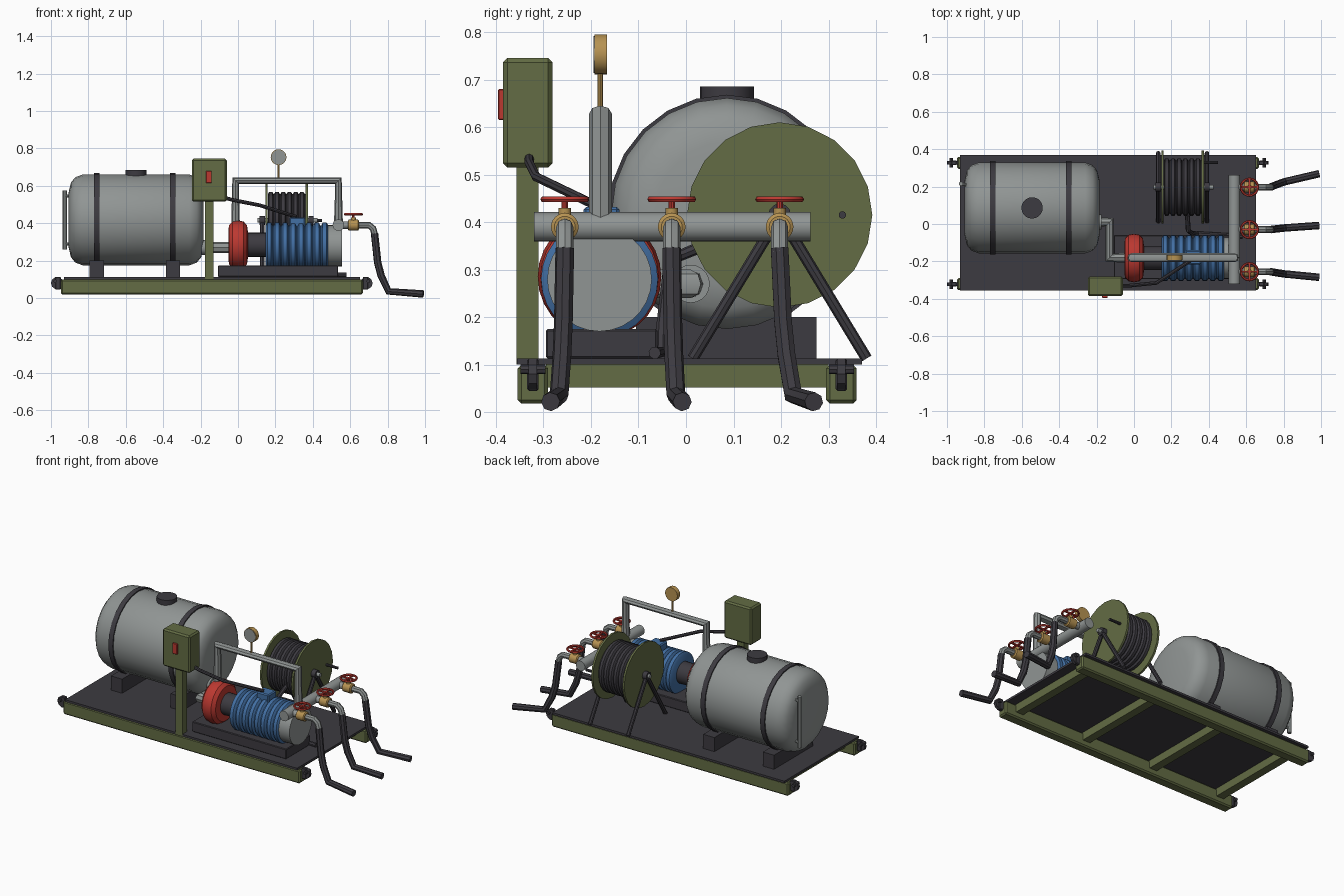
import bpy, bmesh, math
from mathutils import Vector, Matrix

cube = bpy.data.objects.get("Cube")
if cube:
    bpy.data.objects.remove(cube, do_unlink=True)


def material(name, rgb):
    m = bpy.data.materials.new(name)
    m.use_nodes = True
    m.diffuse_color = (*rgb, 1)
    m.node_tree.nodes["Principled BSDF"].inputs["Base Color"].default_value = (*rgb, 1)
    return m


OLIVE = material("olive paint", (0.125, 0.15, 0.058))
GREY = material("grey steel", (0.28, 0.30, 0.295))
DARK = material("dark rubber", (0.046, 0.043, 0.052))
RED = material("red paint", (0.50, 0.04, 0.03))
BLUE = material("blue paint", (0.055, 0.16, 0.37))
BRASS = material("brass", (0.47, 0.29, 0.085))


def finish(ob, mat, smooth=True):
    ob.data.materials.clear()
    ob.data.materials.append(mat)
    bpy.ops.object.select_all(action="DESELECT")
    ob.select_set(True)
    bpy.context.view_layer.objects.active = ob
    if smooth:
        bpy.ops.object.shade_smooth_by_angle(angle=math.radians(35))
    return ob


def from_bmesh(name, bm, mat, smooth=True):
    bmesh.ops.recalc_face_normals(bm, faces=bm.faces)
    me = bpy.data.meshes.new(name)
    bm.to_mesh(me)
    bm.free()
    ob = bpy.data.objects.new(name, me)
    bpy.context.collection.objects.link(ob)
    return finish(ob, mat, smooth)


def box(name, x, y, z, mat, bevel=0):
    """Box from (min, max) ranges, optionally chamfered."""
    bm = bmesh.new()
    size = [b - a for a, b in (x, y, z)]
    mid = [(a + b) / 2 for a, b in (x, y, z)]
    bmesh.ops.create_cube(bm, size=1, matrix=Matrix.Translation(mid) @ Matrix.Diagonal((*size, 1)))
    if bevel:
        bmesh.ops.bevel(bm, geom=bm.edges[:], offset=bevel, segments=1, affect="EDGES")
    return from_bmesh(name, bm, mat, False)


def lathe(name, profile, centre, mat, axis="X", sides=24):
    """Revolve (distance along axis, radius) points, closing both ends."""
    direction = {"X": Vector((1, 0, 0)), "Y": Vector((0, 1, 0)), "Z": Vector((0, 0, 1))}[axis]
    turn = Vector((0, 0, 1)).rotation_difference(direction).to_matrix()
    bm = bmesh.new()
    rings = []
    for d, r in profile:
        ring = []
        for i in range(sides):
            a = math.tau * i / sides
            ring.append(bm.verts.new(Vector(centre) + turn @ Vector((r * math.cos(a), r * math.sin(a), d))))
        rings.append(ring)
    for a, b in zip(rings, rings[1:]):
        for i in range(sides):
            j = (i + 1) % sides
            bm.faces.new((a[i], a[j], b[j], b[i]))
    bm.faces.new(rings[0])
    bm.faces.new(rings[-1])
    return from_bmesh(name, bm, mat)


def cyl(name, a, b, r, centre, mat, axis="X", sides=20):
    return lathe(name, [(a, r), (b, r)], centre, mat, axis, sides)


def tube(name, points, r, mat):
    """Round pipe along a path of points."""
    cu = bpy.data.curves.new(name, "CURVE")
    cu.dimensions = "3D"
    cu.bevel_depth = r
    cu.bevel_resolution = 2
    cu.use_fill_caps = True
    sp = cu.splines.new("POLY")
    sp.points.add(len(points) - 1)
    for p, co in zip(sp.points, points):
        p.co = (*co, 1)
    ob = bpy.data.objects.new(name, cu)
    bpy.context.collection.objects.link(ob)
    bpy.ops.object.select_all(action="DESELECT")
    ob.select_set(True)
    bpy.context.view_layer.objects.active = ob
    bpy.ops.object.convert(target="MESH")
    return finish(bpy.context.view_layer.objects.active, mat)


def ribbed(start, end, count, low, high):
    """Profile with evenly spaced raised ribs."""
    step = (end - start) / count
    pts = []
    for i in range(count):
        s = start + i * step
        pts += [(s, low), (s + step * 0.2, high), (s + step * 0.7, high), (s + step * 0.9, low)]
    return pts + [(end, low)]


# Skid frame: rails, cross beams, deck and lifting shackles
for label, y in (("front", -0.322), ("back", 0.327)):
    box(label + "_rail", (-0.947, 0.667), (y - 0.032, y + 0.032), (0.018, 0.1), OLIVE, 0.008)
    for end, x, s in (("left", 0.667, 1), ("right", -0.947, -1)):
        name = f"{label}_{end}_shackle"
        box(name + "_lug", sorted((x, x + s * 0.03)), (y - 0.012, y + 0.012), (0.045, 0.113), DARK, 0.004)
        cyl(name + "_eye", -0.009, 0.009, 0.033, (x + s * 0.02, y, 0.08), DARK, "Y", 10)
        cyl(name + "_pin", -0.026, 0.026, 0.01, (x + s * 0.03, y, 0.09), DARK, "Y", 8)
for i in range(4):
    x = 0.57 - 0.475 * i
    box(f"cross_beam_{i}", (x - 0.025, x + 0.025), (-0.295, 0.3), (0.052, 0.1), OLIVE)
box("deck_plate", (-0.93, 0.652), (-0.356, 0.37), (0.1, 0.113), DARK)

# Tank with straps, saddles, cap and sight tube
T = (-0.545, 0.086, 0.418)
half = [(0.285, 0.243), (0.325, 0.228), (0.348, 0.2), (0.36, 0.15)]
lathe("tank", [(-d, r) for d, r in reversed(half)] + half, T, GREY, sides=24)
for label, x in (("right", -0.755), ("left", -0.348)):
    cyl(label + "_tank_strap", -0.015, 0.015, 0.25, (x, T[1], T[2]), DARK, sides=24)
    box(label + "_tank_saddle", (x - 0.038, x + 0.038), (-0.105, 0.275), (0.113, 0.2), DARK)
cyl("tank_cap", 0.22, 0.267, 0.057, T, DARK, "Z")
tube("sight_tube", [(-0.925, 0.215, 0.26), (-0.925, 0.215, 0.575)], 0.012, GREY)
for z in (0.29, 0.545):
    tube("sight_tube_fitting", [(-0.925, 0.215, z), (-0.85, 0.2, z)], 0.008, GREY)

# Control box on its post
box("control_post", (-0.177, -0.13), (-0.357, -0.31), (0.1, 0.53), OLIVE)
box("control_box", (-0.247, -0.06), (-0.385, -0.281), (0.515, 0.745), OLIVE, 0.009)
box("control_switch", (-0.171, -0.141), (-0.395, -0.383), (0.615, 0.68), RED, 0.002)
tube("power_cable", [(-0.085, -0.33, 0.54), (-0.03, -0.33, 0.525), (0.12, -0.315, 0.495),
                     (0.31, -0.19, 0.435)], 0.01, DARK)

# Pump, coupling and motor on a plinth
P = (0, -0.182, 0.285)
box("pump_plinth", (-0.107, 0.535), (-0.295, -0.06), (0.113, 0.175), DARK, 0.004)
lathe("pump_housing", [(-0.052, 0.07), (-0.048, 0.105), (-0.03, 0.124), (0, 0.13),
                       (0.03, 0.124), (0.048, 0.105), (0.053, 0.07)], P, RED, sides=28)
cyl("shaft_coupling", 0.045, 0.16, 0.065, P, DARK)
M = (0, -0.182, 0.28)
lathe("motor_body", ribbed(0.148, 0.487, 8, 0.108, 0.123), M, BLUE, sides=28)
cyl("motor_end_cap", 0.48, 0.555, 0.11, M, GREY, sides=28)
box("motor_terminal_box", (0.275, 0.36), (-0.216, -0.14), (0.37, 0.432), BLUE, 0.006)

# Pipework between tank, pump and manifold
tube("suction_pipe", [(-0.23, 0.01, 0.27), (-0.13, 0.01, 0.27), (-0.13, -0.18, 0.27), (0, -0.18, 0.27)],
     0.03, GREY)
cyl("suction_flange", -0.195, -0.175, 0.04, (0, 0.01, 0.27), GREY)
tube("discharge_pipe", [(-0.013, -0.18, 0.36), (-0.013, -0.18, 0.628), (0.537, -0.18, 0.628),
                        (0.537, -0.18, 0.39)], 0.024, GREY)
cyl("manifold", -0.32, 0.262, 0.031, (0.537, 0, 0.39), GREY, "Y")

# Pressure gauge
G = (0.217, -0.18, 0.753)
cyl("gauge_stem", -0.11, -0.03, 0.006, G, BRASS, "Z", 10)
cyl("gauge_body", -0.013, 0.014, 0.042, G, BRASS, "Y")
cyl("gauge_face", -0.015, -0.012, 0.039, G, GREY, "Y")

# Outlet valves, each with a hand wheel and a hose
for label, y, drift in (("front", -0.255, -0.03), ("middle", -0.03, 0.022), ("back", 0.197, 0.072)):
    cyl(label + "_outlet_nipple", 0.55, 0.6, 0.02, (0, y, 0.39), GREY)
    lathe(label + "_valve_body", [(0.587, 0.022), (0.592, 0.029), (0.642, 0.029), (0.647, 0.022)],
          (0, y, 0.39), BRASS)
    cyl(label + "_valve_neck", 0.0, 0.04, 0.013, (0.617, y, 0.39), BRASS, "Z", 12)
    cyl(label + "_valve_stem", 0.0, 0.062, 0.007, (0.617, y, 0.39), RED, "Z", 10)
    bpy.ops.mesh.primitive_torus_add(location=(0.617, y, 0.448), major_radius=0.045, minor_radius=0.0065,
                                     major_segments=20, minor_segments=6)
    bpy.context.object.name = label + "_hand_wheel"
    finish(bpy.context.object, RED)
    box(label + "_wheel_spoke_x", (0.574, 0.66), (y - 0.005, y + 0.005), (0.444, 0.452), RED)
    box(label + "_wheel_spoke_y", (0.612, 0.622), (y - 0.043, y + 0.043), (0.444, 0.452), RED)
    tube(label + "_outlet_elbow", [(0.63, y, 0.39), (0.7, y, 0.39), (0.722, y, 0.372), (0.732, y, 0.335)],
         0.018, GREY)
    tube(label + "_hose", [(0.73, y, 0.345), (0.747, y + drift * 0.1, 0.19), (0.765, y + drift * 0.2, 0.12),
                           (0.805, y + drift * 0.4, 0.036), (0.99, y + drift, 0.022)], 0.02, DARK)

# Hose reel with stand and crank
R = (0.26, 0.197, 0.415)
lathe("reel_hose", ribbed(-0.1, 0.1, 6, 0.142, 0.153), R, DARK)
for label, s in (("right", -1), ("left", 1)):
    centre = (R[0] + s * 0.107, R[1], R[2])
    cyl(label + "_reel_flange", -0.006, 0.006, 0.195, centre, OLIVE, sides=20)
    x = R[0] + s * 0.13
    for dy in (-0.183, 0.183):
        tube(label + "_reel_leg", [(x, R[1], R[2]), (x, R[1] + dy, 0.113)], 0.012, DARK)
    cyl(label + "_reel_bearing", -0.014, 0.014, 0.024, (x, R[1], R[2]), DARK, sides=12)
cyl("reel_axle", -0.155, 0.165, 0.012, R, GREY, sides=12)
cyl("reel_crank", 0.1, 0.19, 0.008, (R[0], 0.329, R[2]), DARK, sides=10)
tube("reel_feed_hose", [(0.285, 0.06, 0.36), (0.29, -0.035, 0.32), (0.31, -0.05, 0.18), (0.34, -0.052, 0.127),
                        (0.58, -0.066, 0.125)], 0.013, DARK)
